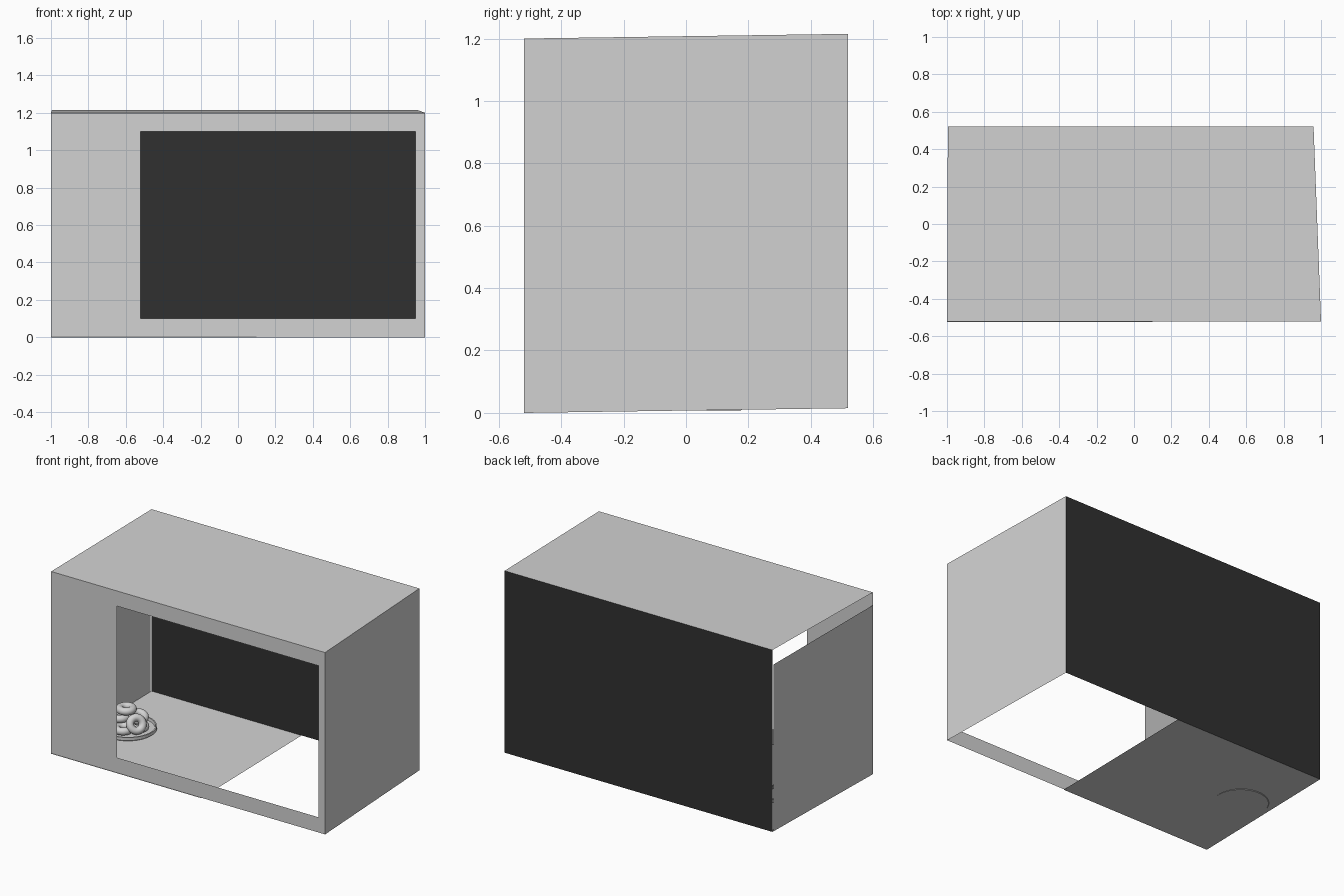
import bpy, bmesh, math
from mathutils import Vector, Euler

if "Cube" in bpy.data.objects:
    bpy.data.objects.remove(bpy.data.objects["Cube"])


def make_material(name, v):
    m = bpy.data.materials.new(name)
    m.diffuse_color = (v, v, v, 1)
    m.use_nodes = True
    m.node_tree.nodes["Principled BSDF"].inputs["Base Color"].default_value = m.diffuse_color
    return m


GREY = make_material("light grey", 0.65)
DARK = make_material("charcoal", 0.03)


def mesh_object(name, verts, faces, mat):
    me = bpy.data.meshes.new(name)
    me.from_pydata(verts, [], faces)
    me.materials.append(mat)
    ob = bpy.data.objects.new(name, me)
    bpy.context.collection.objects.link(ob)
    return ob


def panel(name, corners, mat=GREY):
    return mesh_object(name, corners, [(0, 1, 2, 3)], mat)


F, B = -0.52, 0.52          # front and back depth
BL, BR = -0.995, 0.96       # back panel ends
LOW, HIGH = 0.015, 1.215    # back panel bottom and top

# Thin room shell
panel("back_wall", [(BR, B, LOW), (BL, B, LOW), (BL, B, HIGH), (BR, B, HIGH)], DARK)
panel("right_wall", [(1, F, 0), (BR, B, LOW), (BR, B, HIGH), (1, F, 1.2)])
panel("left_wall", [(BL, 0.51, LOW), (-1, F, 0), (-1, F, 1.115), (BL, 0.51, 1.115)])
panel("ceiling", [(-1, F, 1.2), (1, F, 1.2), (BR, B, HIGH), (BL, B, HIGH)])
panel("floor", [(-1, F - 0.005, 0), (0.1, F - 0.005, 0), (0.1, B, LOW), (BL, B, LOW)])

# Front wall framing a large window opening
outer = [(-1, 0), (1, 0), (1, 1.2), (-1, 1.2)]
inner = [(-0.52, 0.1), (0.95, 0.1), (0.95, 1.1), (-0.52, 1.1)]
mesh_object("front_wall", [(x, F, z) for x, z in outer + inner],
            [(i, (i + 1) % 4, 4 + (i + 1) % 4, 4 + i) for i in range(4)], GREY)

# Round tray with a raised rim, standing on the floor
CX, CY, Z0 = -0.81, 0.01, 0.007
profile = [(0.001, 0.0), (0.165, 0.0), (0.173, 0.006), (0.173, 0.026),
           (0.165, 0.026), (0.162, 0.008), (0.001, 0.008)]
N = 48
verts = [(CX + r * math.cos(2 * math.pi * i / N), CY + r * math.sin(2 * math.pi * i / N), Z0 + z)
         for i in range(N) for r, z in profile]
P = len(profile)
faces = [(i * P + j, (i + 1) % N * P + j, (i + 1) % N * P + j + 1, i * P + j + 1)
         for i in range(N) for j in range(P - 1)]
tray = mesh_object("tray", verts, faces, GREY)
for p in tray.data.polygons:
    p.use_smooth = abs(p.normal.z) < 0.5


# Pile of rings on the tray
def ring(name, offset, tilt=(0, 0, 0)):
    bpy.ops.mesh.primitive_torus_add(
        major_segments=32, minor_segments=14, major_radius=0.040, minor_radius=0.024,
        location=(CX + offset[0], CY + offset[1], Z0 + offset[2]),
        rotation=[math.radians(a) for a in tilt])
    ob = bpy.context.object
    ob.name = name
    ob.data.materials.append(GREY)
    bpy.ops.object.shade_smooth()


for i in range(4):
    a = math.radians(10 + 90 * i)
    ring(f"lower_ring_{i + 1}", (0.07 * math.cos(a), 0.07 * math.sin(a), 0.034))
ring("middle_ring_right", (0.05, 0.035, 0.085), (8, 14, 0))
ring("middle_ring_left", (-0.045, -0.02, 0.082))
ring("top_ring", (-0.01, -0.005, 0.135))
ring("leaning_ring", (0.085, -0.035, 0.07), (0, 62, -35))
